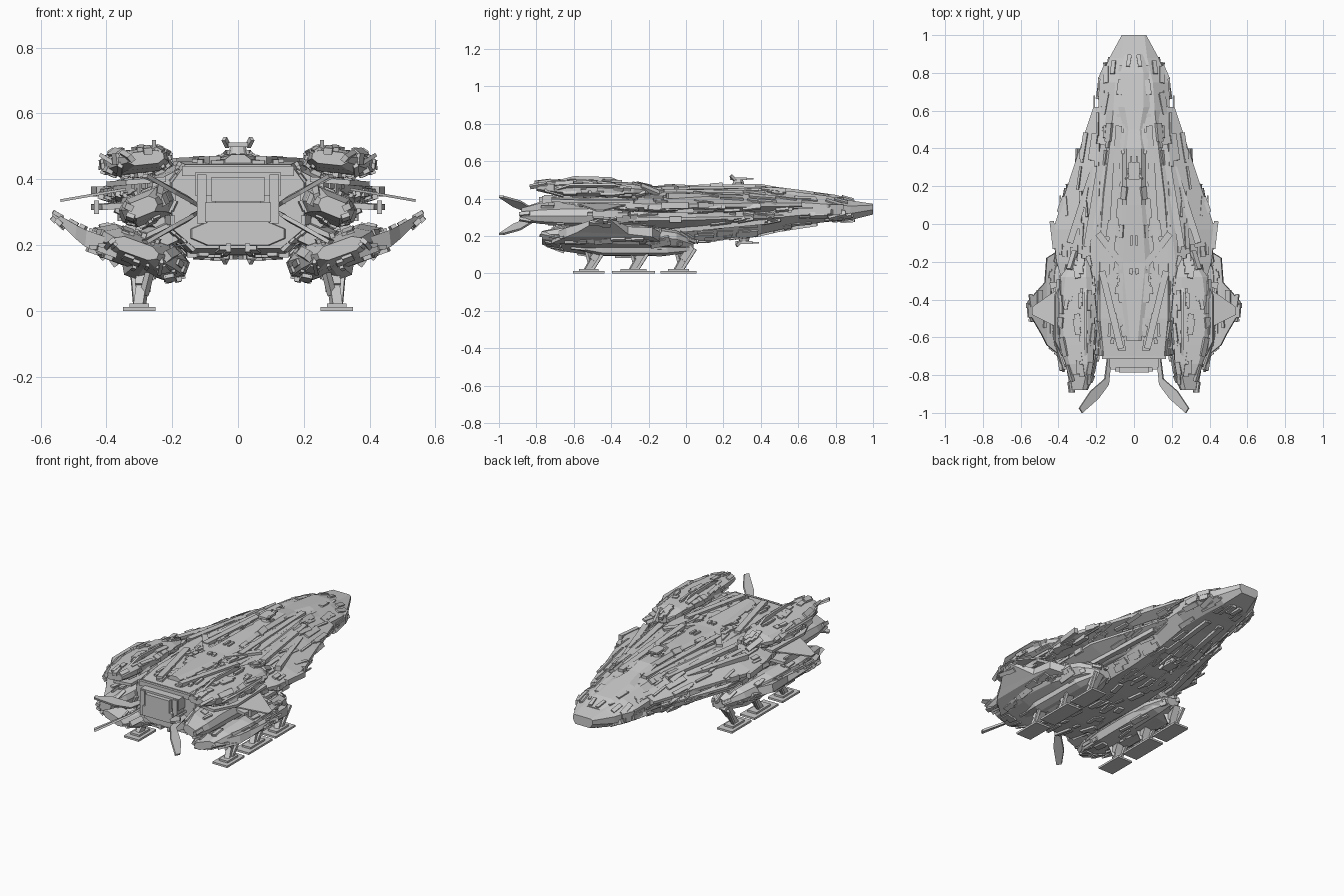
import bpy, bmesh, math, random
from mathutils import Vector, Matrix

random.seed(4)

def finish(name, bm, mirror=False, thick=0):
    bmesh.ops.recalc_face_normals(bm, faces=bm.faces[:])
    me = bpy.data.meshes.new(name)
    bm.to_mesh(me)
    bm.free()
    ob = bpy.data.objects.new(name, me)
    bpy.context.collection.objects.link(ob)
    if thick:
        m = ob.modifiers.new("thickness", 'SOLIDIFY')
        m.thickness, m.offset = thick, 0
    if mirror:
        ob.modifiers.new("mirror", 'MIRROR')
    return ob

def loft(name, rings, mirror=False):
    bm = bmesh.new()
    vs = [[bm.verts.new(p) for p in r] for r in rings]
    n = len(vs[0])
    for a, b in zip(vs, vs[1:]):
        for i in range(n):
            bm.faces.new((a[i], a[(i + 1) % n], b[(i + 1) % n], b[i]))
    bm.faces.new(vs[0])
    bm.faces.new(vs[-1])
    return finish(name, bm, mirror)

def hull(name, rows):
    # row: y, top/mid/bottom half widths, top/upper edge/lower edge/bottom heights
    rings = []
    for y, wt, wm, wb, zt, z1, z2, zb in rows:
        half = [(wt, zt), (wm, z1), (wm, z2), (wb, zb)]
        rings.append([(x, y, z) for x, z in half] + [(-x, y, z) for x, z in half[::-1]])
    return loft(name, rings)

def pod(name, rows, roll=0, mirror=True):
    # row: y, centre x, centre z, half width, half height
    c, s = math.cos(math.radians(roll)), math.sin(math.radians(roll))
    shape = [(1, .4), (.65, 1), (-.65, 1), (-1, .4), (-1, -.4), (-.65, -1), (.65, -1), (1, -.4)]
    rings = [[(cx + u * w * c - v * h * s, y, cz + u * w * s + v * h * c) for u, v in shape]
             for y, cx, cz, w, h in rows]
    return loft(name, rings, mirror)

def box(bm, loc, size, rot=Matrix.Identity(4)):
    bmesh.ops.create_cube(bm, size=1, matrix=Matrix.Translation(loc) @ rot @ Matrix.Diagonal((*size, 1)))

def beam(bm, a, b, w, d):
    a, b = Vector(a), Vector(b)
    rot = (b - a).to_track_quat('Z', 'Y').to_matrix().to_4x4()
    box(bm, (a + b) / 2, (w, d, (b - a).length), rot)

def blade(name, pts, thick=.012):
    bm = bmesh.new()
    bm.faces.new([bm.verts.new(p) for p in pts])
    return finish(name, bm, True, thick)

def panels(src, count, length=.1):
    # scatter thin raised panels over the right half of a lofted part
    faces = [p for p in src.data.polygons if len(p.vertices) == 4 and p.center.x > -.001]
    bm = bmesh.new()
    for p in random.choices(faces, [f.area for f in faces], k=count):
        a, b, c, d = [src.data.vertices[i].co for i in p.vertices]
        u, v = random.uniform(.12, .88), random.uniform(.1, .9)
        loc = a.lerp(b, u).lerp(d.lerp(c, u), v)
        if loc.x < .01 or loc.y > .9:
            continue
        n = p.normal
        t = Vector((random.uniform(-.2, .2), 1, 0))
        t = (t - n * t.dot(n)).normalized()
        rot = Matrix((t.cross(n), t, n)).transposed().to_4x4()
        box(bm, loc, (random.uniform(.01, .035), random.uniform(.3, 1.2) * length,
                      random.uniform(.01, .026)), rot)
    finish(src.name + "_panels", bm, True)

# Central fuselage from nose to stern
body = hull("fuselage", [
    (1.0, .055, .065, .05, .372, .365, .34, .315),
    (.88, .07, .13, .08, .39, .36, .32, .285),
    (.75, .10, .185, .10, .415, .37, .32, .275),
    (.60, .11, .19, .12, .435, .38, .31, .255),
    (.40, .13, .20, .13, .455, .39, .29, .21),
    (.15, .16, .22, .15, .455, .39, .27, .175),
    (-.1, .18, .24, .16, .45, .39, .25, .165),
    (-.5, .18, .23, .15, .455, .39, .25, .17),
    (-.7, .16, .20, .13, .445, .39, .25, .19)])
panels(body, 260)

# Wide delta deck and the thinner layer below it
deck = hull("delta_deck", [
    (.62, .11, .215, .15, .425, .375, .36, .33),
    (.30, .15, .32, .25, .45, .375, .355, .33),
    (-.03, .20, .43, .33, .45, .37, .35, .325),
    (-.20, .22, .41, .33, .45, .37, .35, .325),
    (-.45, .20, .34, .28, .44, .385, .36, .33),
    (-.66, .18, .26, .22, .43, .39, .36, .33)])
panels(deck, 230, .13)
lower = hull("lower_deck", [
    (.52, .16, .20, .12, .33, .31, .30, .26),
    (.05, .30, .36, .22, .34, .30, .285, .23),
    (-.30, .30, .35, .24, .33, .30, .28, .21),
    (-.60, .22, .26, .18, .33, .29, .26, .2)])
panels(lower, 120)

# Spine hump, long ridges beside it and chevrons behind
spine = hull("spine", [
    (.50, .03, .05, .05, .46, .45, .44, .43),
    (.40, .04, .06, .06, .478, .46, .44, .43),
    (.10, .04, .06, .06, .475, .46, .44, .43),
    (-.20, .06, .09, .09, .465, .455, .44, .43),
    (-.62, .02, .04, .04, .475, .46, .44, .43)])
panels(spine, 20, .07)
bm = bmesh.new()
for a, b in [((.08, .52, .445), (.12, -.15, .455)), ((.16, .42, .427), (.25, -.12, .437)),
             ((.21, .3, .405), (.34, -.1, .415)), ((.06, -.22, .45), (.19, -.05, .45)),
             ((.17, -.25, .45), (.07, -.66, .455))]:
    beam(bm, a, b, .035, .03)
finish("deck_ridges", bm, True)

# Keel ribs under the belly
bm = bmesh.new()
for x0, x1, y0, y1, z0, z1 in [(.05, .07, .7, .1, .265, .175), (.1, .14, .4, -.55, .21, .175),
                               (.2, .28, .42, -.1, .275, .225)]:
    beam(bm, (x0, y0, z0), (x1, y1, z1), .03, .025)
finish("keel_ribs", bm, True)

# Upper engine pods with vertical fins
up = pod("upper_pod", [
    (-.18, .28, .44, .04, .018), (-.28, .305, .45, .085, .03), (-.45, .31, .452, .105, .036),
    (-.64, .305, .455, .095, .036), (-.74, .29, .462, .075, .03), (-.80, .28, .465, .055, .02)], -6)
panels(up, 70, .09)
blade("pod_fin", [(.255, -.3, .47), (.255, -.4, .515), (.255, -.6, .52), (.255, -.76, .48), (.255, -.7, .46)])
blade("pod_side_vane", [(.38, -.28, .45), (.42, -.38, .475), (.42, -.62, .475), (.38, -.70, .45)])
blade("pod_under_plate", [(.22, -.24, .395), (.39, -.28, .385), (.40, -.58, .385), (.34, -.72, .39), (.22, -.72, .40)], .016)

# Middle engine nacelles
mid = pod("middle_nacelle", [
    (-.15, .27, .32, .06, .04), (-.35, .28, .32, .085, .05), (-.65, .27, .32, .085, .048),
    (-.78, .28, .32, .075, .04), (-.88, .29, .315, .045, .025)], -22)
panels(mid, 45, .08)
bm = bmesh.new()
beam(bm, (.3, -.4, .325), (.43, -.42, .315), .22, .018)
beam(bm, (.43, -.34, .315), (.43, -.5, .315), .014, .04)
finish("nacelle_stabiliser", bm, True)

# Lower nacelles carried on angled pylons
low = pod("lower_nacelle", [
    (.04, .25, .15, .04, .025), (-.05, .27, .165, .10, .045), (-.25, .29, .175, .145, .055),
    (-.5, .30, .18, .15, .055), (-.66, .30, .185, .12, .042), (-.77, .31, .19, .07, .022)], 20)
panels(low, 80, .09)
pod("lower_nacelle_keel", [(.02, .245, .14, .06, .022), (-.1, .25, .14, .095, .035),
                           (-.45, .255, .14, .095, .035), (-.62, .25, .16, .06, .02)], -10)
pod("nacelle_pylon", [(-.02, .22, .22, .07, .03), (-.15, .22, .23, .12, .045),
                      (-.5, .22, .23, .12, .045), (-.64, .22, .23, .08, .03)], -25)

# Raised side wings and thin upper vanes
wing = loft("side_wing", [
    [(.36, -.12, .21), (.36, -.72, .21), (.37, -.72, .16), (.37, -.12, .16)],
    [(.46, -.18, .245), (.46, -.64, .245), (.465, -.64, .195), (.465, -.18, .195)],
    [(.47, -.31, .25), (.49, -.58, .26), (.495, -.58, .22), (.475, -.31, .21)],
    [(.56, -.41, .30), (.56, -.46, .30), (.565, -.46, .29), (.565, -.41, .29)]], True)
panels(wing, 35, .08)
blade("thin_vane", [(.34, -.3, .37), (.34, -.58, .37), (.54, -.48, .335), (.54, -.44, .335)], .008)

# Stern engine housing
bm = bmesh.new()
for loc, size in [((0, -.71, .385), (.26, .10, .07)), ((0, -.74, .37), (.16, .09, .075)),
                  ((0, -.73, .30), (.20, .10, .06)), ((.11, -.71, .34), (.03, .12, .15)),
                  ((-.11, -.71, .34), (.03, .12, .15)), ((0, -.75, .335), (.14, .03, .012)),
                  ((0, -.69, .425), (.34, .05, .03))]:
    box(bm, loc, size)
finish("stern_engine", bm)
pod("stern_scoop", [(-.35, 0, .225, .18, .05), (-.6, 0, .23, .19, .05), (-.71, 0, .235, .14, .035)], 0, False)

# Four swept tail fins
for name, s in (("upper_tail_fin", 1), ("lower_tail_fin", -1)):
    pts = [(.12, -.70, .01), (.135, -.85, .02), (.19, -.925, .05), (.275, -1.0, .1),
           (.29, -.975, .1), (.23, -.885, .075), (.155, -.82, .035), (.14, -.70, .02)]
    blade(name, [(x, y, .31 + s * z) for x, y, z in pts])

# Landing legs: two struts, a knee brace and a flat foot each
for i, (y, ln) in enumerate([(-.52, .17), (-.28, .23), (-.04, .19)]):
    bm = bmesh.new()
    beam(bm, (.28, y + .07, .14), (.29, y + .02, .07), .04, .045)
    beam(bm, (.29, y + .03, .08), (.30, y - .01, .01), .03, .035)
    beam(bm, (.265, y - .01, .13), (.285, y + .01, .05), .02, .02)
    beam(bm, (.32, y + .09, .13), (.31, y + .02, .02), .016, .016)
    box(bm, (.30, y, .006), (.10, ln, .012))
    box(bm, (.30, y, .016), (.06, ln * .6, .014))
    finish("landing_leg_%d" % i, bm, True)

# Top and bottom turrets with horns
for name, y, z, s in (("top_turret", .28, .475, 1), ("bottom_turret", .31, .195, -1)):
    bm = bmesh.new()
    bmesh.ops.create_cone(bm, cap_ends=True, segments=10, radius1=.035, radius2=.022, depth=.04,
                          matrix=Matrix.Translation((0, y, z + s * .012)) @ Matrix.Diagonal((1, 1, s, 1)))
    box(bm, (0, y, z + s * .03), (.06, .09, .014))
    for x in (-.03, .03):
        beam(bm, (x, y - .02, z + s * .025), (x * 1.4, y - .04, z + s * .048), .012, .016)
        beam(bm, (x * .5, y, z + s * .03), (x * .5, y + .08, z + s * .03), .008, .008)
    finish(name, bm)

# Forward gun barrels along the hull edge
bm = bmesh.new()
for x, y, z in ((.21, .57, .35), (.39, .04, .335)):
    beam(bm, (x, y - .08, z), (x, y + .11, z), .008, .008)
    box(bm, (x - .01, y - .05, z), (.03, .1, .025))
finish("edge_gun", bm, True)

# Nose canopy
canopy = hull("nose_canopy", [
    (.90, .03, .05, .05, .392, .385, .37, .36), (.80, .05, .08, .08, .42, .405, .38, .36),
    (.62, .05, .09, .09, .445, .43, .4, .38), (.50, .03, .06, .06, .46, .44, .42, .4)])
panels(canopy, 25, .06)
